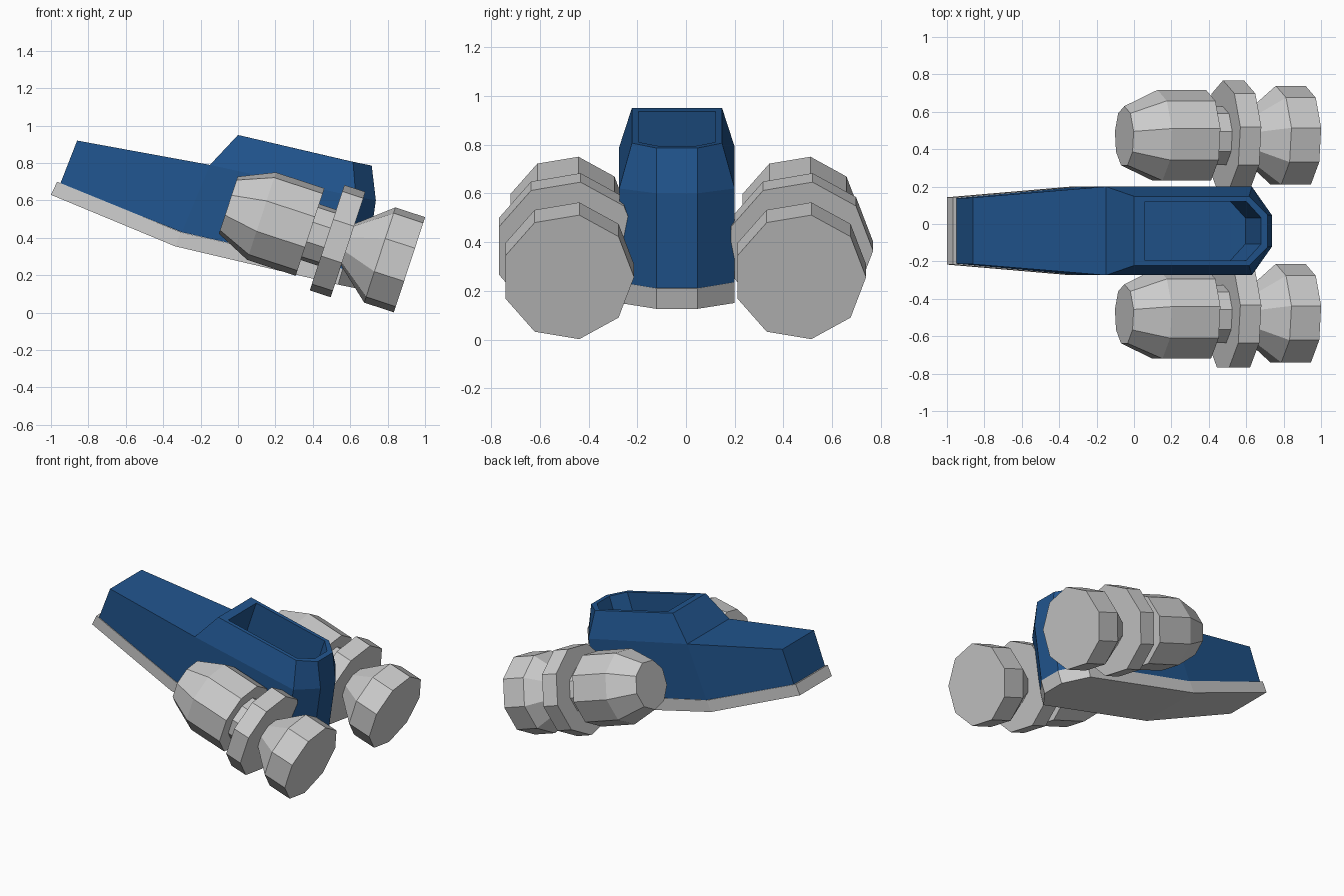
import bpy, math
from mathutils import Vector

if "Cube" in bpy.data.objects:
    bpy.data.objects.remove(bpy.data.objects["Cube"])

HULL_Y = -0.037
TILT = math.radians(18.2)

blue = bpy.data.materials.new("hull_blue")
blue.diffuse_color = (0.015, 0.09, 0.27, 1)
blue.use_nodes = True
blue.node_tree.nodes["Principled BSDF"].inputs["Base Color"].default_value = blue.diffuse_color


def make(name, verts, faces, mat=None):
    me = bpy.data.meshes.new(name)
    me.from_pydata(verts, [], faces)
    ob = bpy.data.objects.new(name, me)
    bpy.context.collection.objects.link(ob)
    if mat:
        me.materials.append(mat)
    bpy.ops.object.select_all(action='DESELECT')
    ob.select_set(True)
    bpy.context.view_layer.objects.active = ob
    bpy.ops.object.mode_set(mode='EDIT')
    bpy.ops.mesh.select_all(action='SELECT')
    bpy.ops.mesh.normals_make_consistent(inside=False)
    bpy.ops.object.mode_set(mode='OBJECT')
    return ob


class Shell:
    """Symmetric shell made of loops; each station is (x, z, half width)."""
    def __init__(self):
        self.verts, self.faces = [], []

    def loop(self, stations):
        pairs = []
        for x, z, w in stations:
            n = len(self.verts)
            self.verts += [(x, HULL_Y - w, z), (x, HULL_Y + w, z)]
            pairs.append((n, n + 1))
        return pairs

    def cross(self, p, q):
        self.faces.append((p[0], q[0], q[1], p[1]))

    def cap(self, loop):
        for p, q in zip(loop, loop[1:]):
            self.cross(p, q)

    def sides(self, a, b):
        for i in range(len(a) - 1):
            for s in (0, 1):
                self.faces.append((a[i][s], a[i + 1][s], b[i + 1][s], b[i][s]))


# Grey keel strip under the hull
k = Shell()
low = k.loop([(-1.0, .63, .18), (-.337, .355, .237), (.535, .15, .237), (.652, .126, .085)])
top = k.loop([(-.967, .70, .18), (-.305, .43, .237), (.56, .235, .237), (.682, .21, .085)])
k.cap(low)
k.cap(top)
k.sides(low, top)
k.cross(low[0], top[0])
k.cross(low[-1], top[-1])
make("keel", k.verts, k.faces)

# Blue hull with nose deck, raised rim and open cockpit recess
h = Shell()
base = h.loop([(-.95, .69, .175), (-.30, .43, .235), (.56, .235, .235), (.68, .21, .085)])
knuckle = h.loop([(-.86, .92, .178), (-.15, .79, .237), (.63, .62, .237), (.737, .60, .085)])
rim = h.loop([(0, .95, .185), (.615, .806, .185), (.715, .786, .085)])
inner = h.loop([(.06, .936, .158), (.60, .81, .158), (.68, .793, .07)])
floor = h.loop([(-.025, .686, .158), (.515, .56, .158), (.595, .543, .07)])
h.cap(base)
h.sides(base, knuckle)
h.cross(base[0], knuckle[0])
h.cross(base[-1], knuckle[-1])
h.cross(knuckle[0], knuckle[1])
for a, b in ((knuckle[1:], rim), (rim, inner), (inner, floor)):
    h.sides(a, b)
    h.cross(a[0], b[0])
    h.cross(a[-1], b[-1])
h.cap(floor)
make("hull", h.verts, h.faces, blue)

# Nine-sided engines: (distance along axis from the rear disc, radius)
PROFILE = [(-1.02, .163), (-.833, .25), (-.56, .25), (-.56, .16), (-.464, .16),
           (-.464, .301), (-.346, .301), (-.346, .12), (-.167, .272), (0, .272)]
SIDES = 9
axis = Vector((math.cos(TILT), 0, -math.sin(TILT)))
up = Vector((math.sin(TILT), 0, math.cos(TILT)))
side = Vector((0, 1, 0))


def engine(name, y):
    c = Vector((.917, y, .256))
    verts, faces = [], []
    for t, r in PROFILE:
        for i in range(SIDES):
            a = math.tau * i / SIDES
            verts.append(c + axis * t + (side * math.cos(a) + up * math.sin(a)) * r)
    for j in range(len(PROFILE) - 1):
        for i in range(SIDES):
            n = (i + 1) % SIDES
            faces.append((j * SIDES + i, j * SIDES + n, (j + 1) * SIDES + n, (j + 1) * SIDES + i))
    faces.append(tuple(range(SIDES)))
    faces.append(tuple(range(len(verts) - SIDES, len(verts))))
    make(name, verts, faces)


engine("engine_front", -.485)
engine("engine_back", .467)
